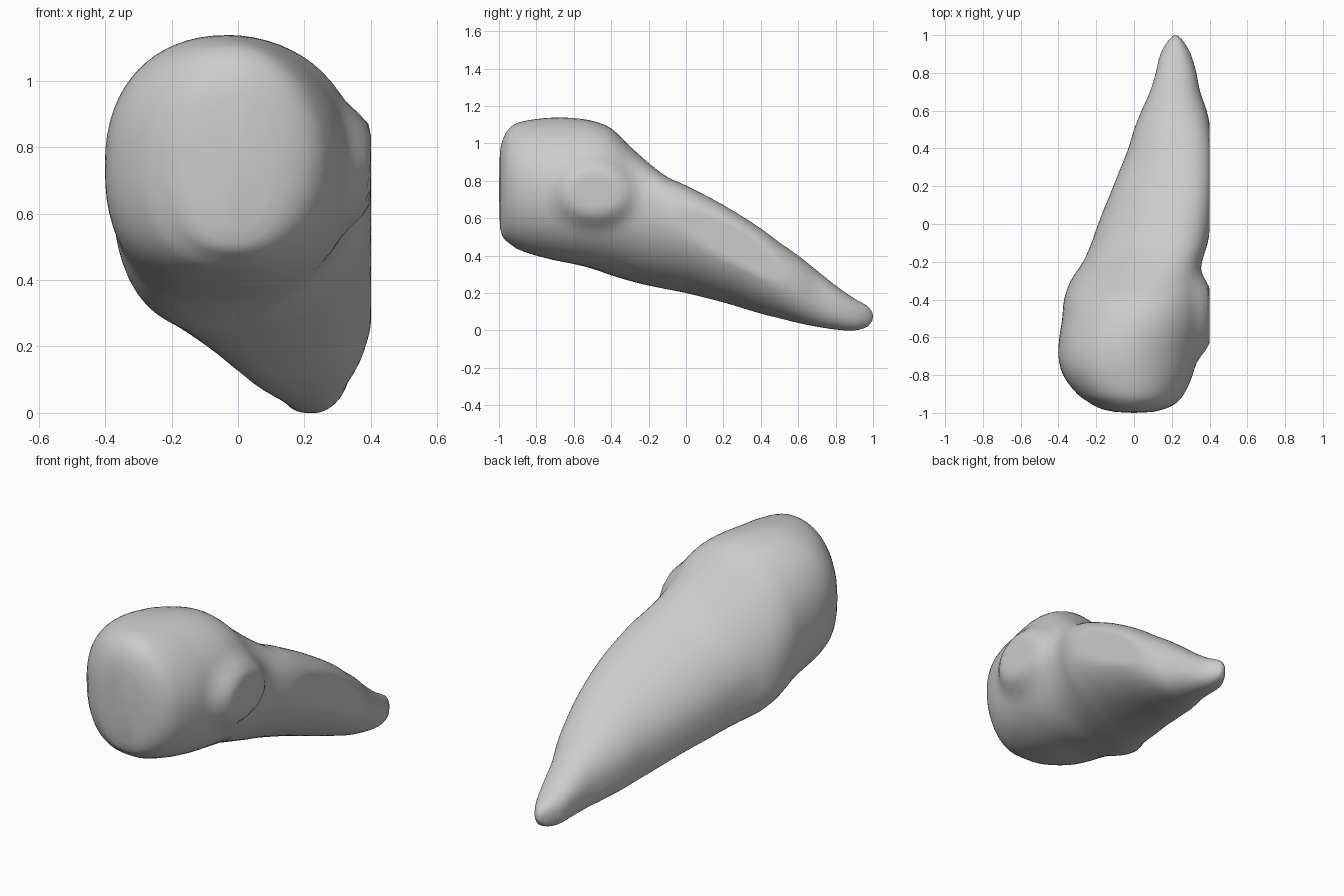
import bpy, bmesh, math

if "Cube" in bpy.data.objects:
    bpy.data.objects.remove(bpy.data.objects["Cube"])

# Cross-sections along the body: y, left x, right x, bottom z, top z
SECTIONS = [
    (-0.995, -0.10, 0.10, 0.55, 0.96), (-0.98, -0.17, 0.16, 0.50, 1.02),
    (-0.95, -0.23, 0.22, 0.47, 1.075), (-0.90, -0.30, 0.265, 0.435, 1.11),
    (-0.80, -0.375, 0.31, 0.40, 1.13), (-0.70, -0.40, 0.335, 0.375, 1.138),
    (-0.60, -0.395, 0.355, 0.355, 1.135), (-0.50, -0.38, 0.365, 0.33, 1.12),
    (-0.40, -0.37, 0.36, 0.295, 1.08), (-0.30, -0.335, 0.35, 0.265, 0.985),
    (-0.20, -0.27, 0.36, 0.24, 0.895), (-0.10, -0.225, 0.39, 0.22, 0.82),
    (0.0, -0.19, 0.405, 0.20, 0.775), (0.20, -0.11, 0.42, 0.15, 0.67),
    (0.40, -0.03, 0.415, 0.09, 0.545), (0.50, 0.0, 0.405, 0.065, 0.47),
    (0.60, 0.04, 0.385, 0.04, 0.40), (0.70, 0.085, 0.35, 0.02, 0.32),
    (0.80, 0.115, 0.33, 0.005, 0.24), (0.90, 0.14, 0.30, 0.0, 0.17),
    (0.97, 0.18, 0.26, 0.02, 0.13), (0.995, 0.205, 0.235, 0.05, 0.10),
]
SIDES, STEPS = 64, 3


def ramp(a, b, v):
    t = min(max((v - a) / (b - a), 0), 1)
    return t * t * (3 - 2 * t)


def spline(a, b, c, d, t):
    # Cubic blend of neighbouring sections, on uneven y spacing
    h = c[0] - b[0]
    out = [b[0] + h * t]
    for i in range(1, 5):
        mb = (c[i] - a[i]) / (c[0] - a[0])
        md = (d[i] - b[i]) / (d[0] - b[0])
        out.append((2*t**3 - 3*t*t + 1) * b[i] + (t**3 - 2*t*t + t) * h * mb
                   + (3*t*t - 2*t**3) * c[i] + (t**3 - t*t) * h * md)
    return out


def power(v, n):
    return math.copysign(abs(v) ** (2 / n), v)


def ring(bm, s):
    y, xl, xr, zb, zt = s
    cx, hw = (xl + xr) / 2, (xr - xl) / 2
    # the tail leans: its right side is widest high up, its left side low down
    shear = 0.36 * ramp(-0.75, 0.0, y) * (1 - ramp(0.25, 0.85, y))
    tail = ramp(-0.4, 0, y)
    pts = []
    for k in range(SIDES):
        a = 2 * math.pi * k / SIDES
        c, n = math.cos(a), math.sin(a)
        if n > 0:
            e = (1.95 if c > 0 else 2.2) + (0.3 if c > 0 else 0.1) * tail
        else:
            e = 2.2 if c > 0 else 2.55
        pts.append((power(c, e), power(n, e) + shear * power(c, e)))
    lo, hi = min(p[1] for p in pts), max(p[1] for p in pts)
    verts = []
    for u, w in pts:
        x = cx + hw * u
        z = zb + (zt - zb) * (w - lo) / (hi - lo)
        # local cheek swelling on the right of the head
        if u > 0:
            d = ((y + 0.49) / 0.21) ** 2 + ((z - 0.74) / 0.17) ** 2
            x += 0.055 * math.exp(-d ** 3)
        verts.append(bm.verts.new((min(x, 0.4), y, z)))   # flat right limit
    return verts


# Tapered body: big rounded head at the front, pointed tail at the back
bm = bmesh.new()
rings = []
last = len(SECTIONS) - 1
for i in range(last):
    q = [SECTIONS[min(max(j, 0), last)] for j in (i - 1, i, i + 1, i + 2)]
    rings += [ring(bm, spline(*q, j / STEPS)) for j in range(STEPS)]
rings.append(ring(bm, SECTIONS[-1]))
for r0, r1 in zip(rings, rings[1:]):
    for k in range(SIDES):
        m = (k + 1) % SIDES
        bm.faces.new((r0[k], r0[m], r1[m], r1[k]))

# Slightly domed end caps
for r, tip in ((rings[0], (0, -1, 0.75)), (rings[-1], (0.22, 1, 0.075))):
    v = bm.verts.new(tip)
    for k in range(SIDES):
        bm.faces.new((r[k], r[(k + 1) % SIDES], v))
bmesh.ops.recalc_face_normals(bm, faces=bm.faces)

mesh = bpy.data.meshes.new("tapered_body")
bm.to_mesh(mesh)
bm.free()
body = bpy.data.objects.new("tapered_body", mesh)
bpy.context.collection.objects.link(body)
bpy.context.view_layer.objects.active = body
body.select_set(True)
bpy.ops.object.shade_smooth_by_angle(angle=math.radians(40))
